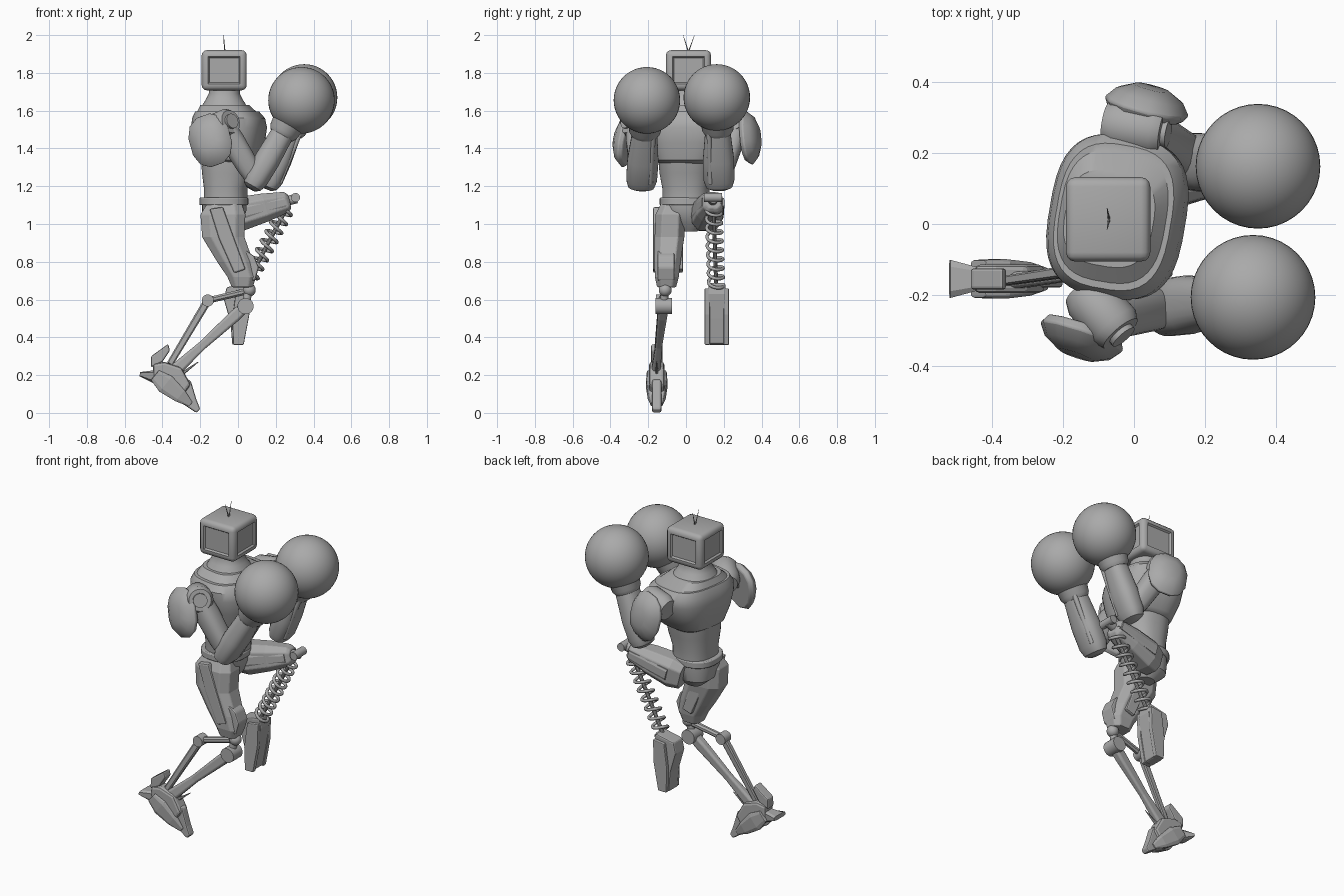
import bpy, bmesh, math
from mathutils import Vector as V

if "Cube" in bpy.data.objects:
    bpy.data.objects.remove(bpy.data.objects["Cube"])

GREY = bpy.data.materials.new("plain grey")
GREY.use_nodes = True
GREY.diffuse_color = (0.4, 0.4, 0.4, 1)
GREY.node_tree.nodes["Principled BSDF"].inputs["Base Color"].default_value = (0.4, 0.4, 0.4, 1)


def finish(name, bm, smooth=True, bevel=0):
    bmesh.ops.recalc_face_normals(bm, faces=bm.faces)
    mesh = bpy.data.meshes.new(name)
    bm.to_mesh(mesh)
    bm.free()
    ob = bpy.data.objects.new(name, mesh)
    bpy.context.collection.objects.link(ob)
    mesh.materials.append(GREY)
    if smooth:
        bpy.ops.object.select_all(action='DESELECT')
        ob.select_set(True)
        bpy.context.view_layer.objects.active = ob
        bpy.ops.object.shade_smooth_by_angle(angle=0.6)
    if bevel:
        mod = ob.modifiers.new("bevel", 'BEVEL')
        mod.width, mod.segments, mod.limit_method = bevel, 2, 'ANGLE'
    return ob


def loft(name, rings, n, e, smooth=True, bevel=0):
    """Skin superellipse rings, each (centre, half axis a, half axis b)."""
    bm = bmesh.new()
    rows = []
    for c, a, b in rings:
        row = []
        for i in range(n):
            t = (i + 0.5) * math.tau / n
            k, s = math.cos(t), math.sin(t)
            row.append(bm.verts.new(c + a * math.copysign(abs(k) ** (2 / e), k)
                                    + b * math.copysign(abs(s) ** (2 / e), s)))
        rows.append(row)
    for lo, hi in zip(rows, rows[1:]):
        for i in range(n):
            j = (i + 1) % n
            bm.faces.new((lo[i], lo[j], hi[j], hi[i]))
    bm.faces.new(rows[0])
    bm.faces.new(rows[-1])
    return finish(name, bm, smooth, bevel)


def limb(name, p, q, stations, n=24, e=2, smooth=True, bevel=0, ref=(0, 1, 0)):
    """Loft from p to q; stations are (t, radius along ref, other radius)."""
    p, q, ref = V(p), V(q), V(ref)
    d = (q - p).normalized()
    if abs(d.dot(ref)) > 0.85:
        ref = V((0, 0, 1))
    v = (ref - d * ref.dot(d)).normalized()
    w = d.cross(v)
    return loft(name, [(p.lerp(q, t), v * a, w * b) for t, a, b in stations], n, e, smooth, bevel)


def rod(name, p, q, r, n=16):
    return limb(name, p, q, [(0, r, r), (1, r, r)], n)


def stack(name, rings, yaw=0, n=40, e=2.4, smooth=True, bevel=0):
    """Loft of level rings given as (x0, x1, y0, y1, z)."""
    ax = V((math.cos(yaw), math.sin(yaw), 0))
    ay = V((-ax.y, ax.x, 0))
    return loft(name, [(V(((x0 + x1) / 2, (y0 + y1) / 2, z)), ax * (x1 - x0) / 2,
                        ay * (y1 - y0) / 2) for x0, x1, y0, y1, z in rings], n, e, smooth, bevel)


def ball(name, c, r):
    bm = bmesh.new()
    bmesh.ops.create_uvsphere(bm, u_segments=40, v_segments=24, radius=r)
    bmesh.ops.translate(bm, verts=bm.verts, vec=V(c))
    return finish(name, bm)


def plate(name, outline, y, half, bevel=0.008):
    """Extrude an x-z outline across y."""
    bm = bmesh.new()
    f = bm.faces.new([bm.verts.new((x, y - half, z)) for x, z in outline])
    out = bmesh.ops.extrude_face_region(bm, geom=[f])
    bmesh.ops.translate(bm, verts=[g for g in out["geom"] if isinstance(g, bmesh.types.BMVert)],
                        vec=(0, 2 * half, 0))
    return finish(name, bm, False, bevel)


# Head: rounded box with sunken side panels, and two thin antennae
bm = bmesh.new()
bmesh.ops.create_cube(bm, size=1)
bmesh.ops.scale(bm, verts=bm.verts, vec=(0.238, 0.238, 0.212))
bmesh.ops.translate(bm, verts=bm.verts, vec=(-0.073, 0.013, 1.814))
bmesh.ops.bevel(bm, geom=bm.edges[:], offset=0.026, segments=3, profile=0.5, affect='EDGES')
bm.normal_update()
sides = [f for f in bm.faces if f.calc_area() > 0.02 and abs(f.normal.z) < 0.5]
bmesh.ops.inset_individual(bm, faces=sides, thickness=0.012, depth=0)
bmesh.ops.inset_individual(bm, faces=sides, thickness=0.01, depth=-0.01)
finish("head", bm)
for side in (-1, 1):
    limb("antenna", (-0.07, 0.013, 1.91), (-0.076, 0.015 + side * 0.03, 2.0),
         [(0, 0.004, 0.004), (1, 0.001, 0.001)], 6)

# Torso: chest with collar step and neck, abdomen, belt and pelvis
stack("chest", [(-0.17, 0.08, -0.13, 0.14, 1.32), (-0.2, 0.11, -0.16, 0.17, 1.34),
                (-0.23, 0.135, -0.19, 0.22, 1.43), (-0.24, 0.146, -0.21, 0.25, 1.51),
                (-0.235, 0.135, -0.21, 0.25, 1.56), (-0.22, 0.105, -0.185, 0.225, 1.595),
                (-0.21, 0.09, -0.165, 0.205, 1.595), (-0.195, 0.055, -0.12, 0.15, 1.63)],
      yaw=-0.17, e=2.9)
stack("neck", [(-0.195, 0.05, -0.11, 0.14, 1.62), (-0.17, 0.025, -0.085, 0.11, 1.66),
               (-0.155, 0.01, -0.07, 0.095, 1.69), (-0.155, 0.01, -0.07, 0.095, 1.73)], e=2.2)
stack("abdomen", [(-0.18, 0.05, -0.125, 0.125, 1.12), (-0.18, 0.05, -0.125, 0.125, 1.19),
                  (-0.19, 0.075, -0.14, 0.14, 1.27), (-0.195, 0.09, -0.145, 0.15, 1.34)], yaw=-0.1)
stack("belt", [(-0.205, 0.055, -0.14, 0.13, 1.1), (-0.205, 0.055, -0.14, 0.13, 1.14)], bevel=0.006)
stack("pelvis", [(-0.12, -0.02, -0.03, 0.06, 0.96), (-0.18, 0.02, -0.08, 0.11, 1.01),
                 (-0.19, 0.045, -0.125, 0.12, 1.07), (-0.19, 0.045, -0.13, 0.12, 1.12)])

# Arms: shoulder barrel, outer pad, upper arm, forearm, cuff and round glove
ARMS = {
    "right": dict(s=(-0.08, -0.26, 1.525), axis=(0.06, -0.07, 0.025), e=(0.095, -0.235, 1.235),
                  g=(0.336, -0.207, 1.655), pad=(-0.14, -0.295, 1.44), out=(-0.025, -0.075, 0.01),
                  tilt=(-0.35, 0, 1)),
    "left": dict(s=(0.02, 0.268, 1.525), axis=(0.09, -0.015, 0.02), e=(0.175, 0.175, 1.235),
                 g=(0.35, 0.163, 1.67), pad=(0.03, 0.31, 1.455), out=(0.02, 0.075, 0.01),
                 tilt=(-0.2, 0, 1)),
}
for side, a in ARMS.items():
    s, axis, e, g, pad, out = (V(a[k]) for k in ("s", "axis", "e", "g", "pad", "out"))
    sign = 1 if side == "left" else -1
    limb(side + "_shoulder", s - axis * 1.1, s + axis * 0.7,
         [(0, 0.06, 0.06), (0.2, 0.076, 0.076), (0.85, 0.076, 0.076), (1, 0.062, 0.062)])
    rod(side + "_shoulder_cap", s, s + axis * 0.85, 0.04)
    limb(side + "_shoulder_pad", pad, pad + out,
         [(0, 0.13, 0.105), (0.3, 0.145, 0.118), (0.7, 0.115, 0.095), (1, 0.06, 0.05)],
         12, 2.4, True, 0.006, a["tilt"])
    rod(side + "_pad_mount", s, pad + out * 0.5, 0.035)
    limb(side + "_upper_arm", s, e, [(0, 0.06, 0.06), (0.3, 0.065, 0.065), (0.75, 0.06, 0.06),
                                     (1, 0.05, 0.05)], 16, 2.6)
    wrist = e.lerp(g, 0.7)
    limb(side + "_forearm", e, wrist,
         [(-0.17, 0.04, 0.025), (-0.12, 0.07, 0.05), (0, 0.082, 0.064), (0.35, 0.083, 0.068),
          (0.8, 0.068, 0.062), (1, 0.062, 0.058)], 24, 2.5)
    limb(side + "_cuff", e.lerp(g, 0.56), g,
         [(0, 0.07, 0.068), (0.1, 0.083, 0.08), (0.4, 0.09, 0.09), (1, 0.14, 0.14)], 32)
    ball(side + "_glove", g, 0.176)
    off = V((0.045, 0.045 * -sign, -0.02))
    rod(side + "_forearm_piston", e + off, wrist + off, 0.014)

# Standing leg: faceted thigh with armour, knee joint, shin and rear strut
stack("right_thigh", [(-0.16, 0.02, -0.13, 0.0, 1.12), (-0.205, 0.045, -0.165, 0.0, 1.05),
                      (-0.195, 0.04, -0.17, -0.005, 0.93), (-0.115, 0.085, -0.17, -0.025, 0.8),
                      (-0.06, 0.1, -0.168, -0.035, 0.72), (-0.035, 0.08, -0.155, -0.05, 0.665)],
      n=8, e=3.2, smooth=False, bevel=0.006)
plate("thigh_side_strip", [(-0.15, 1.08), (-0.08, 1.09), (-0.03, 0.95), (0.04, 0.76),
                           (-0.02, 0.74), (-0.1, 0.92)], -0.095, 0.079)
plate("thigh_front_guard", [(0.03, 0.87), (0.085, 0.83), (0.11, 0.77), (0.09, 0.7), (0.03, 0.7)],
      -0.105, 0.045)
ball("right_knee_ball", (0.06, -0.11, 0.65), 0.034)
rod("right_knee_post", (0.06, -0.11, 0.67), (0.04, -0.118, 0.57), 0.022)
rod("right_knee_axle", (0.04, -0.162, 0.565), (0.04, -0.075, 0.565), 0.043, 20)
limb("right_shin", (0.04, -0.12, 0.565), (-0.34, -0.16, 0.22),
     [(0, 0.03, 0.03), (0.15, 0.026, 0.033), (0.6, 0.018, 0.024), (1, 0.025, 0.035)],
     8, 4, False, 0.004)
rod("strut_link", (0.03, -0.11, 0.64), (-0.16, -0.13, 0.595), 0.018, 8)
rod("strut_joint", (-0.16, -0.16, 0.595), (-0.16, -0.1, 0.595), 0.032)
limb("rear_strut", (-0.16, -0.13, 0.595), (-0.36, -0.16, 0.26),
     [(0, 0.017, 0.022), (1, 0.014, 0.018)], 8, 4, False)

# Foot: ankle body, toe, heel and side claws
FOOT_Y = -0.155
plate("foot_body", [(-0.45, 0.26), (-0.39, 0.27), (-0.3, 0.24), (-0.25, 0.15), (-0.3, 0.08),
                    (-0.38, 0.1), (-0.45, 0.16)], FOOT_Y, 0.04, 0.015)
plate("foot_toe", [(-0.32, 0.2), (-0.25, 0.17), (-0.22, 0.07), (-0.2, 0.02), (-0.22, 0),
                   (-0.28, 0.04), (-0.36, 0.08)], FOOT_Y, 0.024)
plate("heel_bracket", [(-0.46, 0.3), (-0.37, 0.365), (-0.36, 0.33), (-0.4, 0.27), (-0.46, 0.24)],
      FOOT_Y, 0.03)
limb("heel_fan", (-0.43, FOOT_Y, 0.19), (-0.52, FOOT_Y, 0.205),
     [(0, 0.03, 0.04), (1, 0.056, 0.012)], 8, 4, False)
for side in (-1, 1):
    limb("foot_side_claw", (-0.44, FOOT_Y + side * 0.042, 0.2), (-0.25, FOOT_Y + side * 0.025, 0.045),
         [(0, 0.012, 0.035), (0.3, 0.02, 0.055), (0.7, 0.018, 0.04), (1, 0.006, 0.015)],
         8, 3.5, False, 0.004)
limb("ankle_spike", (-0.32, FOOT_Y, 0.19), (-0.21, FOOT_Y, 0.27),
     [(0, 0.012, 0.012), (1, 0.002, 0.002)], 6, 2, False)

# Raised leg: faceted thigh with ridges, knee pin, coil spring and lower shell
limb("left_thigh", (-0.06, 0.1, 1.035), (0.27, 0.145, 1.12),
     [(0, 0.065, 0.08), (0.2, 0.083, 0.095), (0.6, 0.076, 0.08), (0.95, 0.055, 0.058),
      (1, 0.04, 0.04)], 8, 3, False, 0.006)
for side in (-1, 1):
    limb("left_thigh_ridge", (0.0, 0.11 + side * 0.073, 1.055), (0.25, 0.143 + side * 0.05, 1.115),
         [(0, 0.016, 0.035), (0.6, 0.014, 0.032), (1, 0.01, 0.025)], 8, 4, False)
rod("left_knee_arm", (0.25, 0.14, 1.12), (0.31, 0.145, 1.135), 0.026)
rod("left_knee_pin", (0.305, 0.095, 1.14), (0.305, 0.19, 1.14), 0.024)

top, low = V((0.265, 0.145, 1.1)), V((0.04, 0.16, 0.67))
axis = (top - low).normalized()
side_v = (V((0, 1, 0)) - axis * axis.y).normalized()
side_w = axis.cross(side_v)
curve = bpy.data.curves.new("coil_spring", 'CURVE')
curve.dimensions, curve.bevel_depth, curve.bevel_resolution = '3D', 0.009, 2
line = curve.splines.new('POLY')
COUNT, TURNS = 180, 9
line.points.add(COUNT - 1)
for i, pt in enumerate(line.points):
    t = i / (COUNT - 1)
    ang = t * TURNS * math.tau
    pt.co = (*(top.lerp(low, t) + 0.04 * (side_v * math.cos(ang) + side_w * math.sin(ang))), 1)
spring = bpy.data.objects.new("coil_spring", curve)
bpy.context.collection.objects.link(spring)
curve.materials.append(GREY)
rod("spring_core", top, low, 0.011, 10)

plate("left_shin_shell", [(-0.06, 0.665), (0.06, 0.69), (0.07, 0.63), (0.05, 0.5), (0.025, 0.365),
                          (-0.03, 0.36), (-0.04, 0.48), (-0.075, 0.6)], 0.163, 0.045)
for side in (-1, 1):
    plate("left_shin_rail", [(-0.01, 0.65), (0.065, 0.66), (0.06, 0.52), (0.03, 0.36),
                             (-0.025, 0.36), (-0.03, 0.5)], 0.163 + side * 0.05, 0.014, 0.005)
